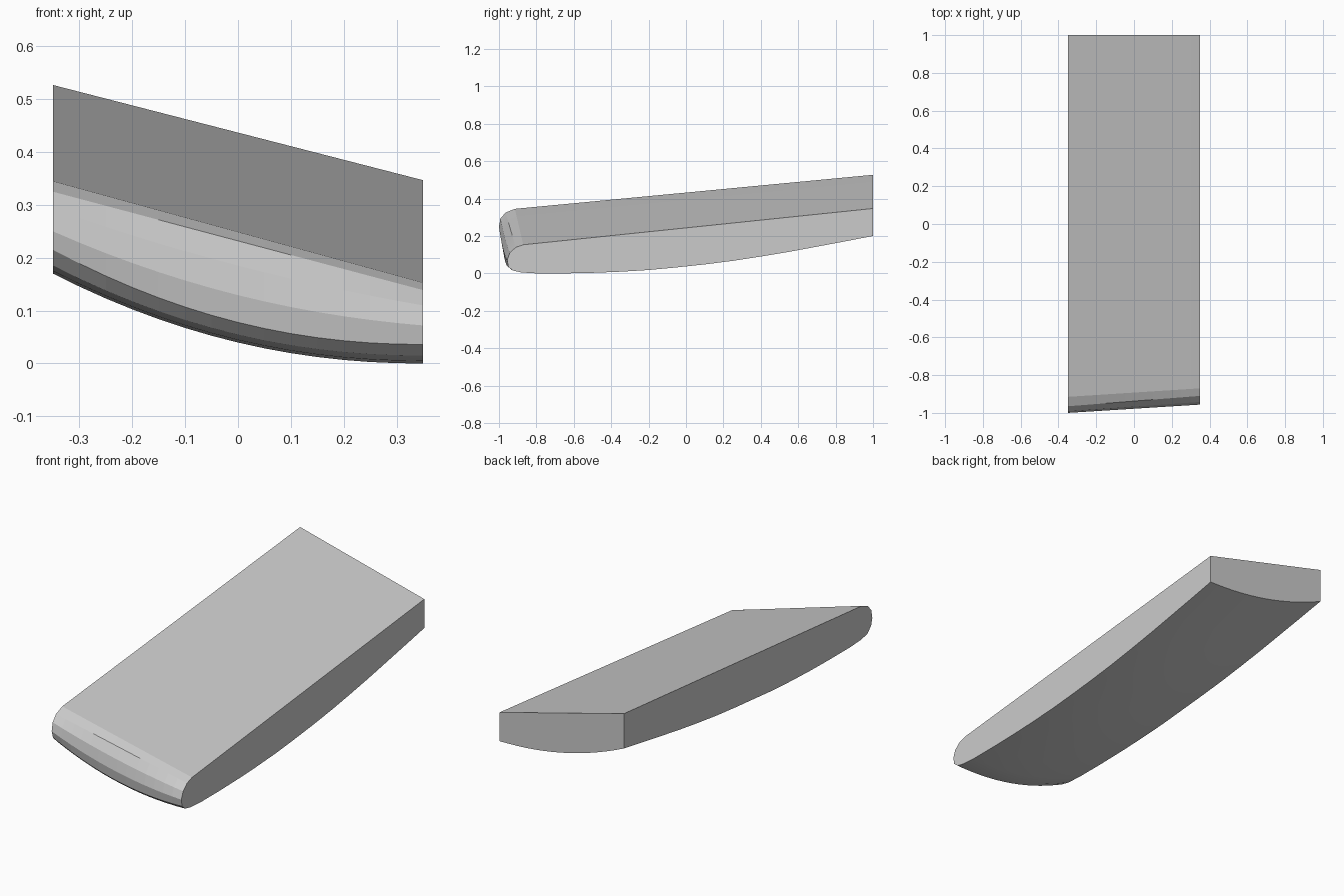
import bpy, bmesh

if "Cube" in bpy.data.objects:
    bpy.data.objects.remove(bpy.data.objects["Cube"])

# Side profiles (y, z) of the rounded nose at the low and high sides, top to bottom
nose_low = [(-.87, .153), (-.91, .139), (-.942, .11), (-.956, .072), (-.95, .036)]
nose_high = [(-.915, .345), (-.965, .325), (-.992, .293), (-1, .25), (-.99, .215)]
# Curved underside along the low side, nose to back
under = [(-.925, .015), (-.88, .005), (-.8, 0), (-.65, 0), (-.5, .003), (-.35, .009),
         (-.2, .018), (-.05, .032), (.1, .048), (.25, .067), (.4, .090),
         (.55, .115), (.7, .143), (.85, .171), (1, .2)]


def section(x):
    """Closed side outline at x: straight top, bulging underside."""
    t = (.35 - x) / .7
    pts = []
    for i, ((ya, za), (yb, zb)) in enumerate(zip(nose_low, nose_high)):
        bulge = max(0, i - 1) / 3      # the bulge grows towards the bottom
        k = t * (1 - bulge) + t ** 2.1 * bulge
        pts.append((ya + (yb - ya) * t, za + (zb - za) * k))
    for y, z in under:
        rise = .17 - .02 * max(0, y)
        shift = -.035 * t * max(0, (-.5 - y) / .425)
        pts.append((y + shift, z + rise * t ** 2.1))
    pts.append((1, .347 + .18 * t))
    return pts


# Slab body lofted from side outlines
bm = bmesh.new()
steps = 14
rings = []
for s in range(steps + 1):
    x = -.35 + .7 * s / steps
    rings.append([bm.verts.new((x, y, z)) for y, z in section(x)])
n = len(rings[0])
first, last = len(nose_low) - 1, len(nose_low) + len(under) - 1
for a, b in zip(rings, rings[1:]):
    for i in range(n):
        j = (i + 1) % n
        f = bm.faces.new((a[i], a[j], b[j], b[i]))
        f.smooth = first < i < last
bm.faces.new(rings[0])
bm.faces.new(rings[-1])
bmesh.ops.recalc_face_normals(bm, faces=bm.faces)
mesh = bpy.data.meshes.new("slab_body")
bm.to_mesh(mesh)
bm.free()
bpy.context.collection.objects.link(bpy.data.objects.new("slab_body", mesh))
